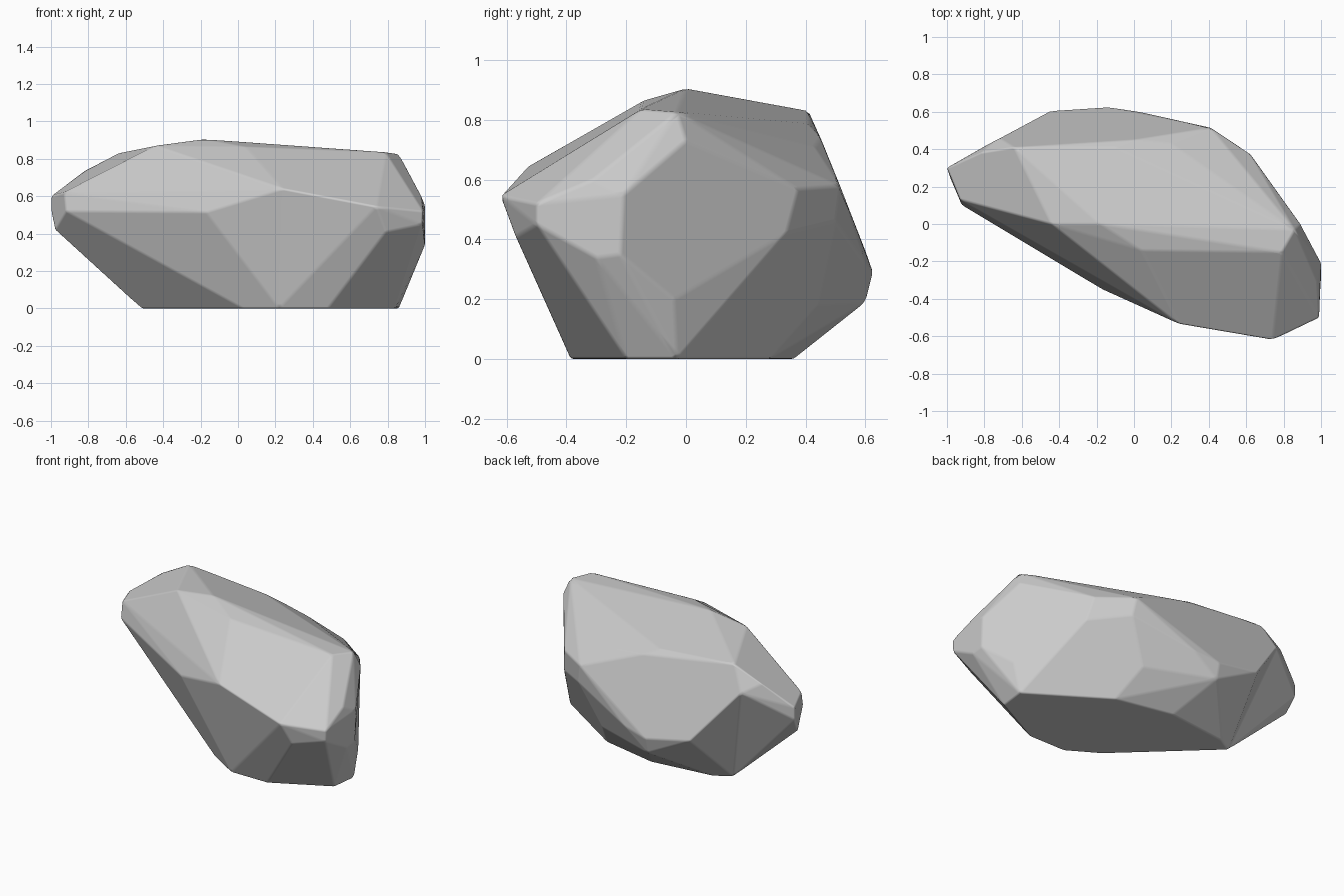
import bpy, bmesh
from math import radians
from mathutils import Vector

if "Cube" in bpy.data.objects:
    bpy.data.objects.remove(bpy.data.objects["Cube"])

# Corner points of the faceted boulder, grouped by side
crown = [(-.64, .41, .83), (-.44, 0, .87), (-.18, 0, .905), (-.1, .41, .785), (.04, -.14, .865),
         (.79, -.15, .835), (.86, -.03, .825), (.26, .28, .765), (.2, .43, .71), (0, .45, .74)]
right_end = [(.89, 0, .73), (1, -.21, .55), (.98, -.31, .6), (.99, -.5, .52), (.985, -.5, .45),
             (1, -.3, .34), (1, -.22, .35), (.62, .375, .57), (.65, .335, .42), (.9, -.04, .2)]
front = [(.74, -.62, .545), (.79, -.57, .41), (.24, -.535, .64), (-.17, -.35, .515)]
back = [(.41, .515, .58), (.43, .5, .46), (.03, .6, .32), (-.14, .625, .29), (-.14, .6, .19),
        (.3, .44, .18)]
left_end = [(-1, .3, .6), (-1, .3, .52), (-.98, .24, .42), (-.92, .1, .52), (-.93, .13, .62),
            (-.82, .38, .74), (-.72, .46, .68)]
foot = [(-.52, .25), (-.42, .31), (0, .36), (.38, .28), (.86, -.03), (.84, -.2),
        (.48, -.385), (.22, -.385), (.03, -.27)]
shoulder = Vector((-.45, .605, .35))

# Wrap the corners in a hull
bm = bmesh.new()
for p in crown + right_end + front + back + left_end + [shoulder] + [(x, y, 0) for x, y in foot]:
    bm.verts.new(p)
hull = bmesh.ops.convex_hull(bm, input=bm.verts[:])
inside = {g for g in hull["geom_interior"] if isinstance(g, bmesh.types.BMVert)}
bmesh.ops.delete(bm, geom=list(inside), context='VERTS')

# Turn the edges between shoulder and left tip to leave a shallow crease there
for _ in range(6):
    corner = min(bm.verts, key=lambda v: (v.co - shoulder).length)
    edge = next((e for e in corner.link_edges if e.other_vert(corner).co.x < -.9), None)
    if edge is None or bmesh.utils.edge_rotate(edge, True) is None:
        break

# Merge nearly coplanar facets
bm.normal_update()
bmesh.ops.dissolve_limit(bm, angle_limit=radians(7), verts=bm.verts[:], edges=bm.edges[:])
bmesh.ops.recalc_face_normals(bm, faces=bm.faces[:])
mesh = bpy.data.meshes.new("boulder")
bm.to_mesh(mesh)
bm.free()
boulder = bpy.data.objects.new("boulder", mesh)
bpy.context.collection.objects.link(boulder)

# Softly worn edges around flat facets
for face in mesh.polygons:
    face.use_smooth = True
bevel = boulder.modifiers.new("worn_edges", 'BEVEL')
bevel.width = 0.01
bevel.segments = 2
bevel.limit_method = 'ANGLE'
bevel.angle_limit = radians(7)
bevel.harden_normals = True
